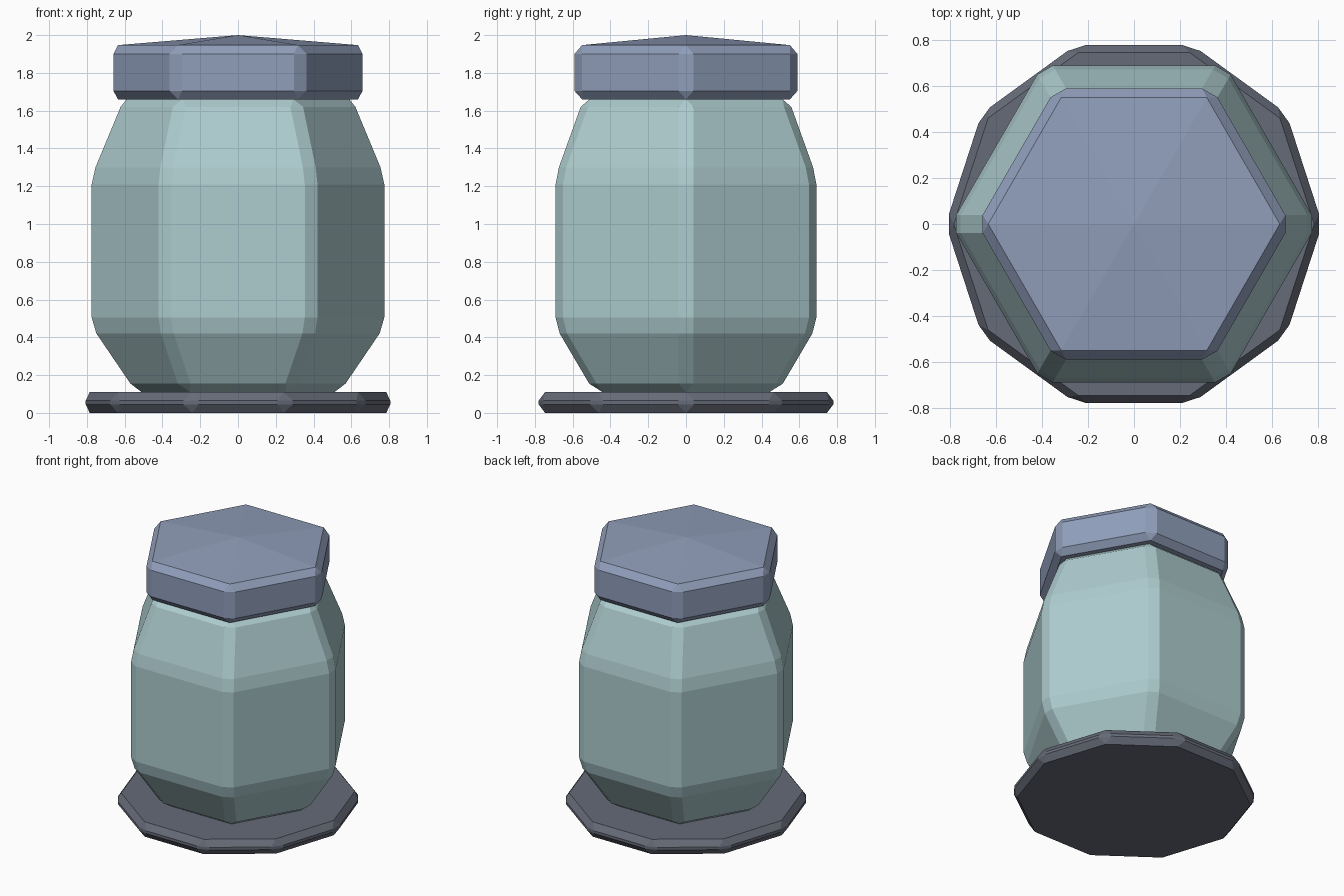
import bpy, bmesh, math
from mathutils import Vector

if "Cube" in bpy.data.objects:
    bpy.data.objects.remove(bpy.data.objects["Cube"])


def material(name, srgb):
    m = bpy.data.materials.new(name)
    lin = [c / 12.92 if c <= 0.04045 else ((c + 0.055) / 1.055) ** 2.4 for c in srgb]
    m.diffuse_color = (*lin, 1)
    m.use_nodes = True
    m.node_tree.nodes["Principled BSDF"].inputs["Base Color"].default_value = m.diffuse_color
    return m


def ring(sides, radius, cut, z):
    """Regular polygon with each corner cut off by a distance along its edges."""
    corners = [Vector((radius * math.cos(math.tau * i / sides),
                       radius * math.sin(math.tau * i / sides), z)) for i in range(sides)]
    pts = []
    for i, c in enumerate(corners):
        for n in (corners[i - 1], corners[(i + 1) % sides]):
            pts.append(c + (n - c).normalized() * cut)
    return pts


def stack(name, sides, profile, mat, peak=None):
    """Loft rings of (radius, corner cut, z); cap with a face or a low peak."""
    bm = bmesh.new()
    rings = [[bm.verts.new(p) for p in ring(sides, *row)] for row in profile]
    n = sides * 2
    for a, b in zip(rings, rings[1:]):
        for i in range(n):
            j = (i + 1) % n
            bm.faces.new((a[i], a[j], b[j], b[i]))
    bm.faces.new(rings[0][::-1])
    if peak is None:
        bm.faces.new(rings[-1])
    else:
        tip = bm.verts.new((0, 0, peak))
        for i in range(n):
            bm.faces.new((rings[-1][i], rings[-1][(i + 1) % n], tip))
    bmesh.ops.remove_doubles(bm, verts=bm.verts, dist=0.0005)
    bmesh.ops.recalc_face_normals(bm, faces=bm.faces)
    me = bpy.data.meshes.new(name)
    bm.to_mesh(me)
    bm.free()
    me.materials.append(mat)
    ob = bpy.data.objects.new(name, me)
    bpy.context.collection.objects.link(ob)
    return ob


glass = material("pale_teal", (0.68, 0.80, 0.81))
metal = material("blue_grey", (0.565, 0.62, 0.73))
dark = material("dark_grey", (0.40, 0.42, 0.47))
C = 0.045  # corner bevel

# Ten-sided foot plate
stack("base_plate", 10, [(0.785, 0, 0), (0.82, C, 0.045),
                         (0.82, C, 0.065), (0.785, 0, 0.11)], dark)

# Six-sided jar body with tapered bottom and shoulder
stack("jar_body", 6, [(0.51, 0, 0.11), (0.592, C, 0.155), (0.772, C, 0.42),
                      (0.797, C, 0.505), (0.797, C, 1.21), (0.777, C, 1.30),
                      (0.644, C, 1.62), (0.59, 0, 1.66)], glass)

# Six-sided lid with a shallow peak
stack("lid", 6, [(0.635, 0, 1.66), (0.682, C, 1.705), (0.682, C, 1.90),
                 (0.635, 0, 1.947)], metal, peak=2.0)
